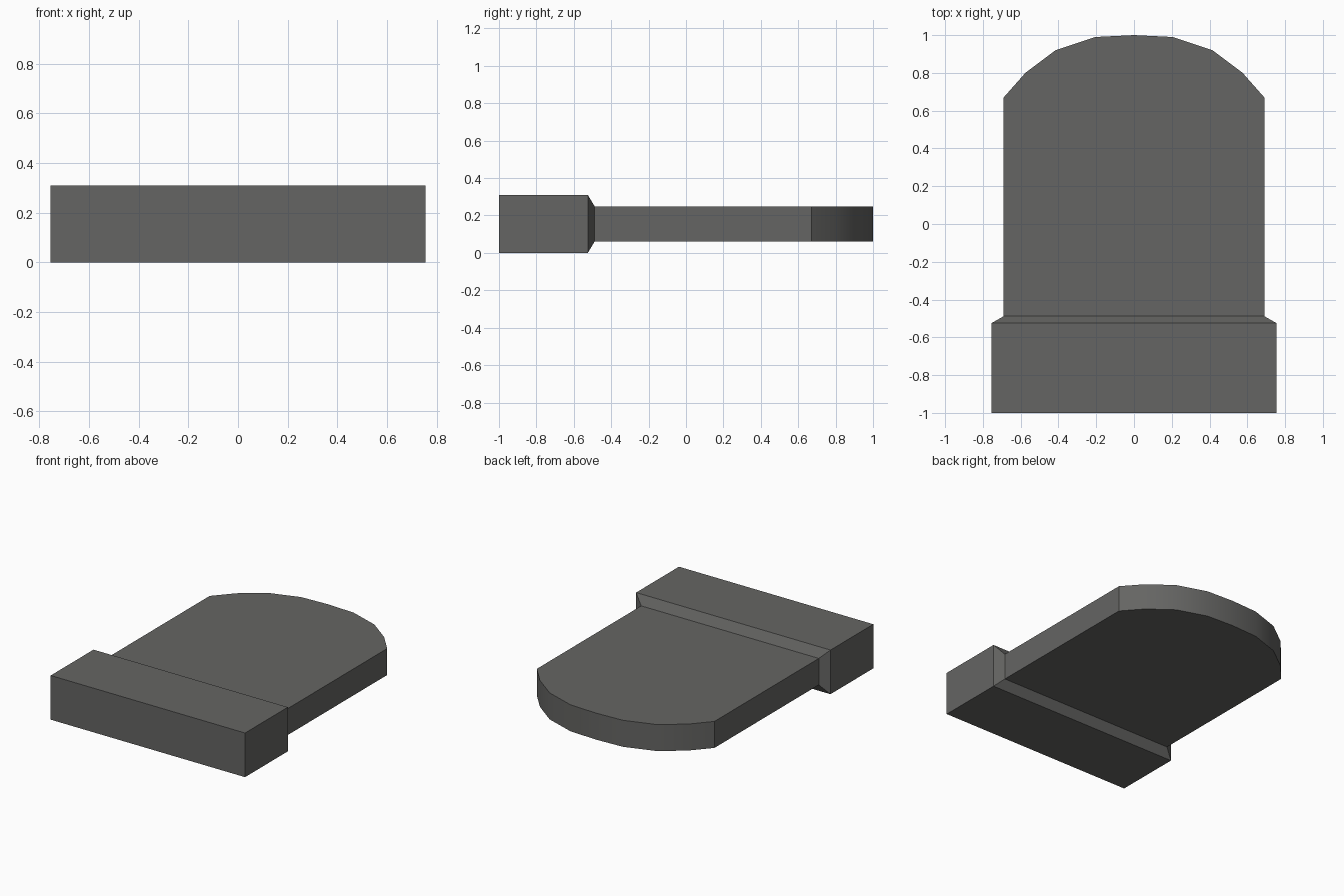
import bpy, bmesh, math

if "Cube" in bpy.data.objects:
    bpy.data.objects.remove(bpy.data.objects["Cube"])

bm = bmesh.new()


def section(w, y, z0, z1):
    return [bm.verts.new(p) for p in ((-w, y, z0), (w, y, z0), (w, y, z1), (-w, y, z1))]


# Thick hinge block, tapering into the slab through a chamfered shoulder
rings = [section(0.755, -1.0, 0.0, 0.31),
         section(0.755, -0.525, 0.0, 0.31),
         section(0.69, -0.488, 0.062, 0.248)]
bm.faces.new(rings[0])
for a, b in zip(rings, rings[1:]):
    for i in range(4):
        j = (i + 1) % 4
        bm.faces.new((a[i], a[j], b[j], b[i]))

# Thin slab with a rounded far end
half = [(0.69, 0.67), (0.575, 0.80), (0.415, 0.92), (0.205, 0.99)]
outline = half + [(0.0, 1.0)] + [(-x, y) for x, y in reversed(half)]
bl, br, tr, tl = rings[-1]
low = [br] + [bm.verts.new((x, y, 0.062)) for x, y in outline] + [bl]
top = [tr] + [bm.verts.new((x, y, 0.248)) for x, y in outline] + [tl]
bm.faces.new(top)
bm.faces.new(low[::-1])
for i in range(len(low) - 1):
    bm.faces.new((low[i], low[i + 1], top[i + 1], top[i]))
bmesh.ops.recalc_face_normals(bm, faces=bm.faces[:])

mesh = bpy.data.meshes.new("rounded_plate")
bm.to_mesh(mesh)
bm.free()
plate = bpy.data.objects.new("rounded_plate", mesh)
bpy.context.collection.objects.link(plate)

# Smooth the rounded end, keep the corners crisp
bpy.context.view_layer.objects.active = plate
plate.select_set(True)
bpy.ops.object.shade_smooth_by_angle(angle=math.radians(35))

# Dark grey finish
mat = bpy.data.materials.new("dark_grey")
mat.diffuse_color = (0.13, 0.13, 0.125, 1)
mat.use_nodes = True
mat.node_tree.nodes["Principled BSDF"].inputs["Base Color"].default_value = mat.diffuse_color
mesh.materials.append(mat)
